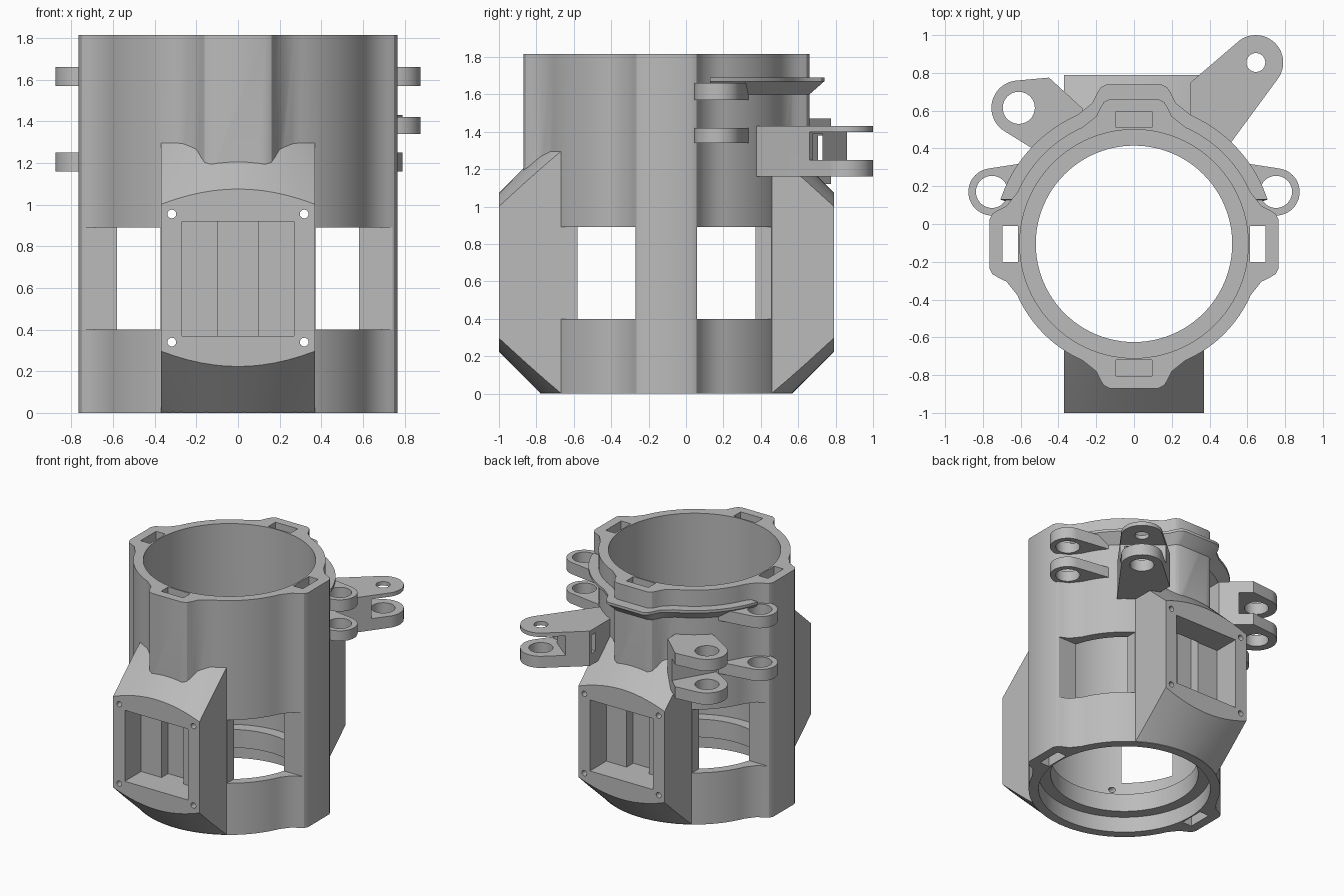
import bpy, bmesh
from math import sin, cos, pi, radians, asin, atan2
from mathutils import Matrix

AXIS_Y = -0.105      # the bore axis in the final frame
R = 0.675            # outer radius of the tube
TOP = 1.815

old = bpy.data.objects.get("Cube")
if old:
    bpy.data.objects.remove(old, do_unlink=True)

grey = bpy.data.materials.new("plain grey")
grey.use_nodes = True
grey.diffuse_color = (0.5, 0.5, 0.5, 1)
grey.node_tree.nodes["Principled BSDF"].inputs["Base Color"].default_value = (0.5, 0.5, 0.5, 1)


def to_object(name, bm):
    bmesh.ops.recalc_face_normals(bm, faces=bm.faces)
    mesh = bpy.data.meshes.new(name)
    bm.to_mesh(mesh)
    bm.free()
    mesh.materials.append(grey)
    ob = bpy.data.objects.new(name, mesh)
    bpy.context.collection.objects.link(ob)
    return ob


def circle(r, x=0, y=0, n=96):
    return [(x + r * cos(2 * pi * i / n), y + r * sin(2 * pi * i / n)) for i in range(n)]


def loft(name, layers):
    """Closed solid through (outline, z) layers of equal point count."""
    bm = bmesh.new()
    rings = [[bm.verts.new((x, y, z)) for x, y in pts] for pts, z in layers]
    n = len(rings[0])
    for a, b in zip(rings, rings[1:]):
        for i in range(n):
            j = (i + 1) % n
            bm.faces.new((a[i], a[j], b[j], b[i]))
    bm.faces.new(rings[0][::-1])
    bm.faces.new(rings[-1])
    return to_object(name, bm)


def box(x0, x1, y0, y1, z0, z1):
    pts = [(x0, y0), (x1, y0), (x1, y1), (x0, y1)]
    return loft("cutter", [(pts, z0), (pts, z1)])


def hull_plate(name, pts, z0, z1):
    """Upright convex plate around the given points."""
    bm = bmesh.new()
    for z in (z0, z1):
        for x, y in pts:
            bm.verts.new((x, y, z))
    res = bmesh.ops.convex_hull(bm, input=bm.verts)
    loose = [v for v in bm.verts if not v.link_faces]
    bmesh.ops.delete(bm, geom=loose, context='VERTS')
    bmesh.ops.dissolve_limit(bm, angle_limit=radians(1), verts=bm.verts, edges=bm.edges)
    return to_object(name, bm)


def combine(ob, tool, op='DIFFERENCE', keep=False):
    mod = ob.modifiers.new("cut", 'BOOLEAN')
    mod.operation, mod.solver, mod.object = op, 'EXACT', tool
    bpy.context.view_layer.objects.active = ob
    bpy.ops.object.modifier_apply(modifier=mod.name)
    if not keep:
        bpy.data.objects.remove(tool, do_unlink=True)


def drill(ob, x, y, r, z0=0.5, z1=2.0):
    hole = circle(r, x, y, 40)
    combine(ob, loft("cutter", [(hole, z0), (hole, z1)]))


def outline(bumps, scale=1.0):
    """Tube outline with key bumps on the chosen quarter directions."""
    half = [(0.27, 0.619), (0.2, 0.675), (0.178, 0.72), (0.16, 0.75), (0.13, 0.765)]
    bump = [(r, -d) for d, r in half] + [(r, d) for d, r in reversed(half)]
    a = asin(half[0][0] / R)
    pts = []
    for k in range(4):
        local = list(bump) if k in bumps else [
            (R * cos(a * (i / 4.5 - 1)), R * sin(a * (i / 4.5 - 1))) for i in range(10)]
        local += [(R * cos(t), R * sin(t)) for t in
                  (a + (pi / 2 - 2 * a) * i / 12 for i in range(1, 12))]
        c, s = round(cos(k * pi / 2)), round(sin(k * pi / 2))
        pts += [((x * c - y * s) * scale, (x * s + y * c) * scale) for x, y in local]
    return pts


# tube: side bumps run full height, front and back bumps only above the mounts
housing = loft("tube_housing", [(outline((0, 2)), 0), (outline((0, 2)), TOP)])
upper = outline((1, 3))
combine(housing, loft("upper_bumps", [(upper, 0.6), (upper, TOP)]), 'UNION')

# front and back mounting blocks: cone-ended drum trimmed to a bar
mounts = loft("mounts", [(circle(r), z) for r, z in
                         ((0.675, 0.003), (1.1, 0.428), (1.1, 0.87), (0.67, 1.3))])
combine(mounts, box(-0.37, 0.37, -0.895, 0.895, -0.1, 1.4), 'INTERSECT')
combine(housing, mounts, 'UNION')

# stepped bore with an inner ring near the bottom
combine(housing, loft("bore", [(circle(r), z) for r, z in (
    (0.605, -0.1), (0.605, 0.12), (0.52, 0.12), (0.52, 0.26), (0.605, 0.26), (0.605, 2))]))

for s in (-1, 1):
    # recess in each mount, key slots at front/back and at the sides
    combine(housing, box(-0.27, 0.27, *sorted((s * 0.695, s * 1.2)), 0.37, 0.92))
    combine(housing, box(-0.095, 0.095, *sorted((s * 0.615, s * 0.7)), 0.37, 2))
    combine(housing, box(*sorted((s * 0.615, s * 0.695)), -0.095, 0.095, -0.1, 2))
    # corner windows
    for t in (-1, 1):
        combine(housing, box(*sorted((s * 0.373, s * 1.0)), *sorted((t * 0.165, t * 1.0)), 0.4, 0.89))
    # screw holes through both mounts
    for z in (0.34, 0.955):
        hole = loft("cutter", [(circle(0.021, s * 0.318, -z, 16), -1.2),
                               (circle(0.021, s * 0.318, -z, 16), 1.2)])
        hole.data.transform(Matrix.Rotation(-pi / 2, 4, 'X'))
        hole.data.transform(Matrix.Scale(1 if hole.data.vertices[0].co.z > 0 else -1, 4, (0, 0, 1)))
        bm = bmesh.new()
        bm.from_mesh(hole.data)
        bmesh.ops.recalc_face_normals(bm, faces=bm.faces)
        bm.to_mesh(hole.data)
        bm.free()
        combine(housing, hole)

parts = [housing]

# flared collar round the back half
base, wide = outline((1, 3)), outline((1, 3), 1.104)
pick = [i for i, p in enumerate(base) if p[1] > 0.2]
low, high = [base[i] for i in pick], [wide[i] for i in pick]
collar = loft("back_collar", [(low, 1.6), (high, 1.67), (high, 1.69)])
combine(collar, box(-0.095, 0.095, 0.5, 0.7, 1.5, 2))
parts.append(collar)

# round side lugs
for name, s, z0, z1 in (("upper_lug_a", 1, 1.57, 1.66), ("lower_lug_a", 1, 1.34, 1.42),
                        ("upper_lug_b", -1, 1.57, 1.66), ("lower_lug_b", -1, 1.16, 1.25)):
    lug = hull_plate(name, circle(0.125, s * 0.752, 0.275, 48)
                     + [(s * 0.5, 0.44), (s * 0.6, 0.2)], z0, z1)
    drill(lug, s * 0.752, 0.275, 0.085)
    parts.append(lug)


def fork(name, x, y, root, z, direction, reach):
    """Two-plate fork: z holds bottom, gap start, gap end and top."""
    ob = hull_plate(name, circle(0.145, x, y, 48) + root, z[0], z[3])
    gap = box(-reach, 0.5, -0.5, 0.5, z[1], z[2])
    gap.data.transform(Matrix.Translation((x, y, 0))
                       @ Matrix.Rotation(atan2(direction[1], direction[0]), 4, 'Z'))
    combine(ob, gap)
    parts.append(ob)
    return ob


# long rear arm with a thin upper plate and a slotted web
arm = fork("rear_arm_fork", 0.645, 0.96,
           [(0.38, 0.925), (0.3, 0.855), (0.3, 0.54), (0.45, 0.45)],
           (1.16, 1.25, 1.4, 1.43), (0.62, 0.78), 0.13)
drill(arm, 0.645, 0.96, 0.05, 1.3)
drill(arm, 0.645, 0.96, 0.085, 1.0, 1.3)
combine(arm, box(0, 1, 0.785, 0.835, 1.25, 1.39))

# short rear fork
short = fork("short_rear_fork", -0.61, 0.72,
             [(-0.45, 0.88), (-0.27, 0.715), (-0.27, 0.55), (-0.45, 0.45)],
             (1.12, 1.21, 1.38, 1.47), (-0.87, 0.5), 0.16)
drill(short, -0.61, 0.72, 0.085)

# trim attachments flush inside the wall, place and shade everything
trim = loft("trim", [(circle(0.64), 0.5), (circle(0.64), 2)])
for ob in parts[1:]:
    combine(ob, trim, keep=True)
bpy.data.objects.remove(trim, do_unlink=True)
for ob in parts:
    ob.data.transform(Matrix.Translation((0, AXIS_Y, 0)))
    bpy.ops.object.select_all(action='DESELECT')
    ob.select_set(True)
    bpy.context.view_layer.objects.active = ob
    bpy.ops.object.shade_smooth_by_angle(angle=radians(30))
